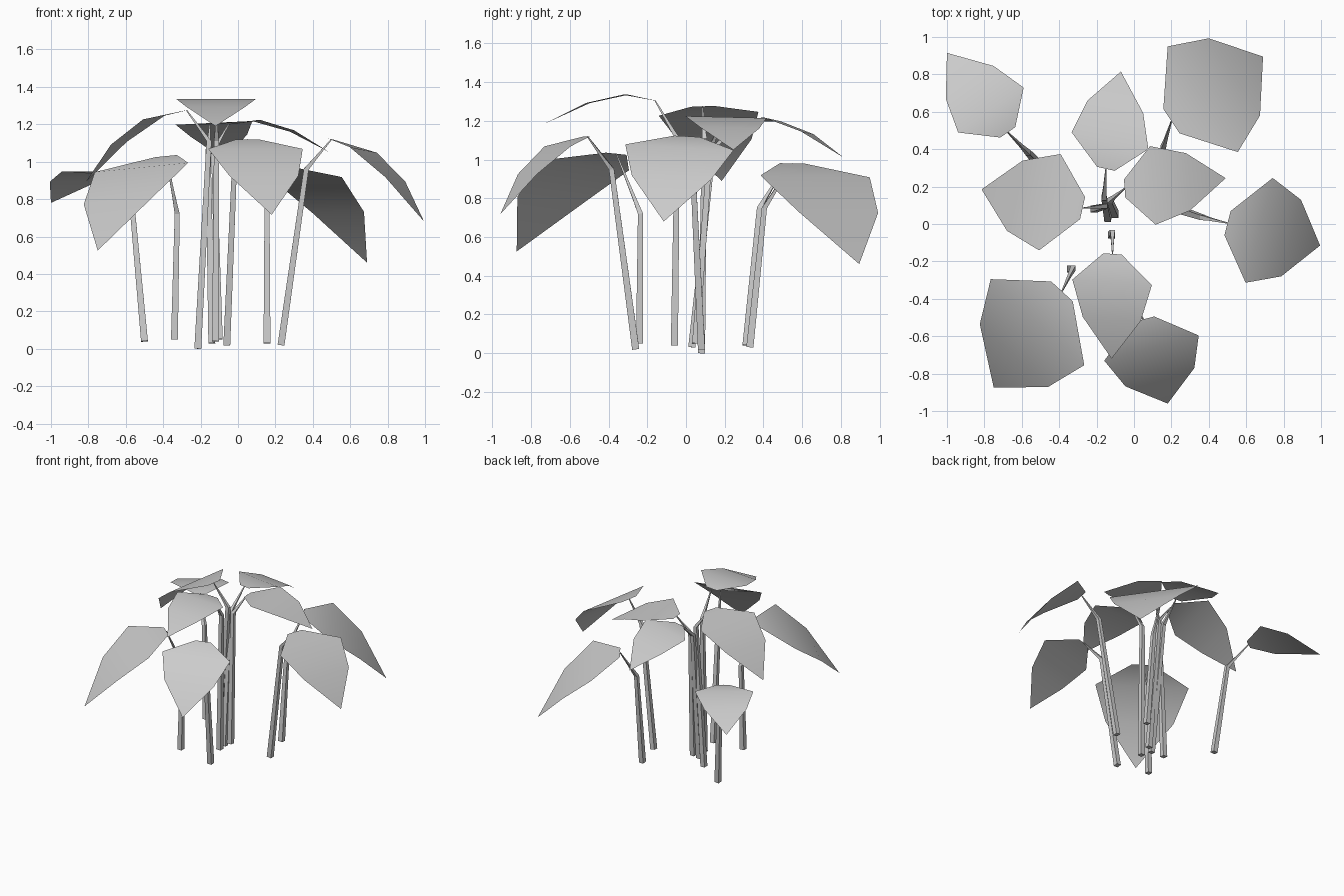
import bpy, math
from mathutils import Vector as V

if "Cube" in bpy.data.objects:
    bpy.data.objects.remove(bpy.data.objects["Cube"])

# One line per plant shoot: stem foot, stem bend, leaf base, leaf tip, leaf width vector
SHOOTS = [
    ((-.50, .31, .04), (-.565, .38, .75), (-.675, .49, .93), (-1.0, .915, .78), (.35, .24, 0)),
    ((-.215, .08, 0), (-.155, .095, 1.11), (-.275, .085, 1.275), (-.815, .185, .89), (.115, .515, .02)),
    ((-.14, .03, .03), (-.16, .14, 1.06), (-.15, .295, 1.2), (-.07, .815, 1.01), (.41, -.09, .02)),
    ((-.10, .05, .05), (-.13, .125, 1.06), (-.05, .19, 1.2), (.49, .245, 1.05), (-.03, .42, -.01)),
    ((.155, .33, .03), (.155, .405, .75), (.2, .55, .98), (.69, .895, .46), (.375, -.565, .01)),
    ((.23, .08, .02), (.365, .035, .96), (.5, .005, 1.12), (.995, -.115, .68), (.145, .56, -.03)),
    ((-.12, -.06, .04), (-.115, -.045, 1.11), (-.115, -.16, 1.305), (-.12, -.72, 1.19), (.425, -.03, 0)),
    ((-.06, -.26, .02), (-.02, -.385, .95), (.05, -.51, 1.12), (.18, -.96, .717), (.505, .135, 0)),
    ((-.34, -.24, .05), (-.325, -.235, .72), (-.385, -.36, 1.03), (-.75, -.875, .525), (.5, -.46, .05)),
]
# Leaf rows: distance along chord, arch height, width fraction
ROWS = [(0, 0, .23), (.25, .105, 1), (.6, .1, .73)]


def add_mesh(name, verts, faces, smooth=False):
    me = bpy.data.meshes.new(name)
    me.from_pydata([tuple(v) for v in verts], [], faces)
    me.update()
    if smooth:
        me.shade_smooth()
    ob = bpy.data.objects.new(name, me)
    bpy.context.collection.objects.link(ob)
    return ob


def leaf(name, base, tip, width):
    chord = tip - base
    up = width.cross(chord).normalized()
    if up.z < 0:
        up, width = -up, -width
    verts = []
    for t, h, w in ROWS:
        c = base + chord * t + up * (h * chord.length)
        verts += [c - width * (w / 2), c + width * (w / 2)]
    verts.append(tip)
    add_mesh(name, verts, [(0, 2, 3, 1), (2, 4, 5, 3), (4, 6, 5)], True)


def stem(name, points, radii, sides=4):
    verts, faces = [], []
    for i, (p, r) in enumerate(zip(points, radii)):
        d = (points[min(i + 1, len(points) - 1)] - points[max(i - 1, 0)]).normalized()
        a = d.cross(V((0, 1, 0))).normalized()
        b = d.cross(a)
        for k in range(sides):
            t = math.tau * (k + .5) / sides
            verts.append(p + (a * math.cos(t) + b * math.sin(t)) * r)
    n = sides
    for i in range(len(points) - 1):
        for k in range(n):
            j = (k + 1) % n
            faces.append((i*n + k, i*n + n + k, i*n + n + j, i*n + j))
    faces += [tuple(range(n)), tuple(reversed(range(len(verts) - n, len(verts))))]
    add_mesh(name, verts, faces)


# Nine bent, tapering stems, each carrying one arched leaf
for i, row in enumerate(SHOOTS, 1):
    foot, bend, base, tip, width = map(V, row)
    leaf(f"leaf_{i}", base, tip, width)
    mid = bend.lerp(base, .3)
    stem(f"stem_{i}", [foot, bend, mid, base], [.026, .019, .012, .004])
